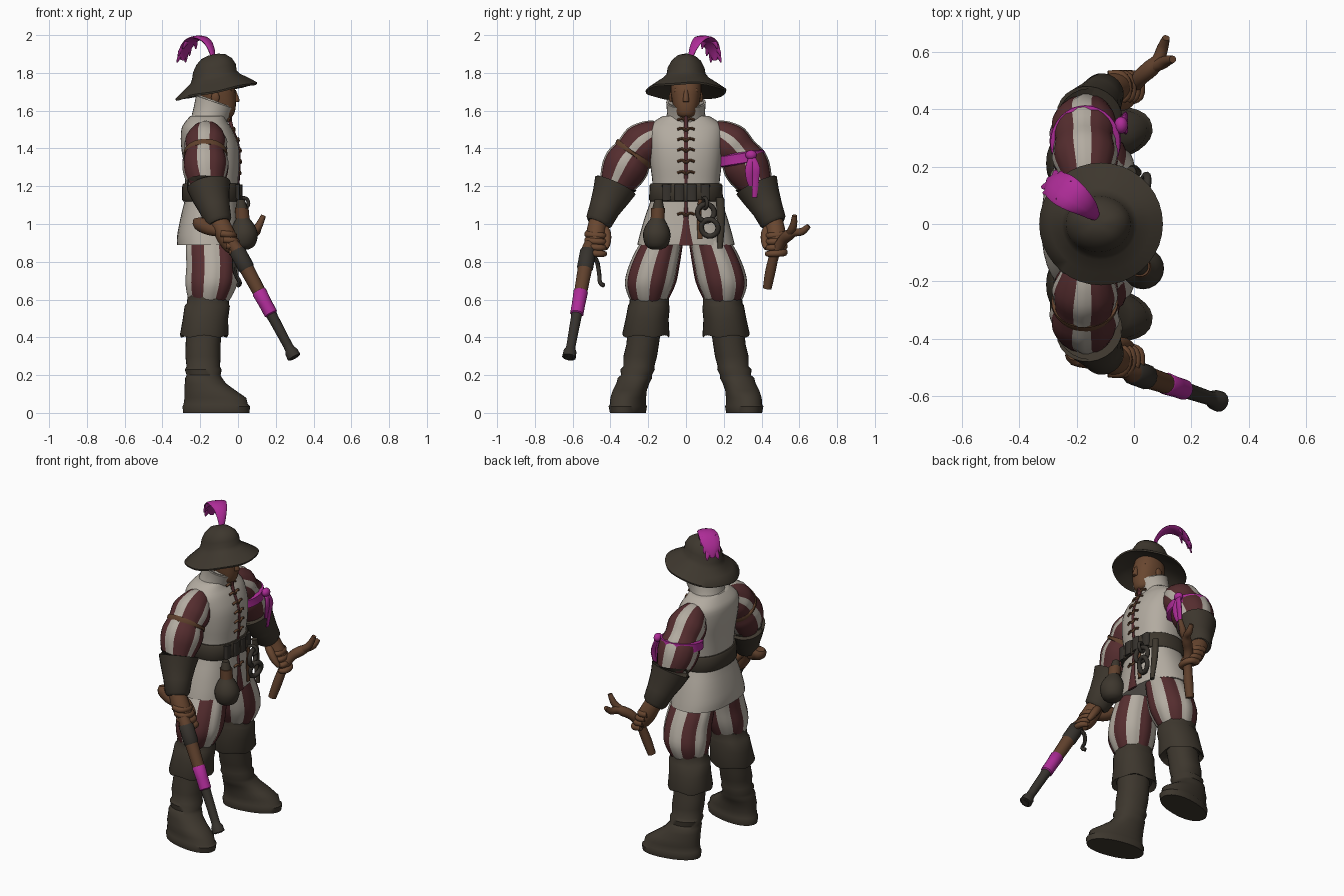
import bpy, bmesh, math
from mathutils import Vector as V

def mat(name, c):
    m = bpy.data.materials.new(name)
    m.diffuse_color = (*c, 1)
    return m

CREAM = mat("cream cloth", (.45, .41, .355))
MAROON = mat("maroon cloth", (.09, .026, .028))
LEATHER = mat("dark leather", (.047, .038, .027))
SKIN = mat("brown skin", (.14, .062, .029))
WOOD = mat("brown wood", (.118, .053, .026))
PURPLE = mat("purple cloth", (.42, .025, .31))
METAL = mat("dark metal", (.037, .032, .026))

def finish(name, bm, mats, mirror=False, angle=45):
    bmesh.ops.recalc_face_normals(bm, faces=bm.faces)
    me = bpy.data.meshes.new(name)
    bm.to_mesh(me)
    bm.free()
    for m in mats:
        me.materials.append(m)
    me.shade_smooth()
    me.set_sharp_from_angle(angle=math.radians(angle))
    ob = bpy.data.objects.new(name, me)
    bpy.context.collection.objects.link(ob)
    if mirror:
        md = ob.modifiers.new("mirror", 'MIRROR')
        md.use_axis = (False, True, False)
        md.use_mirror_merge = False
    return ob

def smooth_path(r, sub):
    # Catmull-Rom through the rings
    out = []
    for i in range(len(r) - 1):
        a, b, c, d = r[max(i - 1, 0)], r[i], r[i + 1], r[min(i + 2, len(r) - 1)]
        for s in range(sub):
            t = s / sub
            out.append([.5 * (2 * q + (w - p) * t + (2 * p - 5 * q + 4 * w - e) * t * t
                        + (3 * q - p - 3 * w + e) * t ** 3) for p, q, w, e in zip(a, b, c, d)])
    return out + [list(r[-1])]

def loft(name, rings, mats, n=20, p=2, ref=(1, 0, 0), flat=False, sub=3, mirror=False,
         stripe=None, groove=None, tilt=0, yaw=0, wave=0, angle=45):
    """Skin through rings (x, y, z, ra, rb); flat keeps every ring horizontal."""
    rings = [list(r) if len(r) == 5 else [*r, r[3]] for r in rings]
    pts = smooth_path(rings, sub) if sub > 1 else rings
    bm, rows = bmesh.new(), []
    for i, (x, y, z, ra, rb) in enumerate(pts):
        c = V((x, y, z))
        if flat:
            u, v = V((math.cos(yaw), math.sin(yaw), 0)), V((-math.sin(yaw), math.cos(yaw), 0))
        else:
            t = (V(pts[min(i + 1, len(pts) - 1)][:3]) - V(pts[max(i - 1, 0)][:3])).normalized()
            u = V(ref)
            u = (u - t * u.dot(t)).normalized()
            v = t.cross(u)
        row = []
        for k in range(n):
            a = 2 * math.pi * k / n
            cs, sn = math.cos(a), math.sin(a)
            f = groove(k) if groove else 1
            q = c + u * (math.copysign(abs(cs) ** (2 / p), cs) * ra * f) \
                  + v * (math.copysign(abs(sn) ** (2 / p), sn) * rb * f)
            q.z += tilt * (q.x - x) + wave * math.sin(5 * a) * ra
            row.append(bm.verts.new(q))
        rows.append(row)
    for r0, r1 in zip(rows, rows[1:]):
        for k in range(n):
            f = bm.faces.new((r0[k], r0[(k + 1) % n], r1[(k + 1) % n], r1[k]))
            if stripe:
                f.material_index = stripe(k)
    bm.faces.new(rows[0])
    bm.faces.new(rows[-1])
    return finish(name, bm, mats, mirror, angle)

def ball(name, c, s, m, mirror=False):
    bm = bmesh.new()
    bmesh.ops.create_uvsphere(bm, u_segments=16, v_segments=10, radius=1)
    for v in bm.verts:
        v.co = V(c) + V(s) * v.co
    return finish(name, bm, [m], mirror)

def hoop(name, c, R, r, rot, m):
    bpy.ops.mesh.primitive_torus_add(location=c, rotation=rot, major_radius=R, minor_radius=r,
                                     major_segments=24, minor_segments=8)
    ob = bpy.context.object
    ob.name = name
    ob.data.materials.append(m)
    ob.data.shade_smooth()

# Tunic with flared skirt, collar, belt
loft("tunic", [(-.155, 0, .89, .168, .258), (-.155, 0, .94, .167, .246), (-.15, 0, 1.03, .155, .22),
     (-.14, 0, 1.15, .138, .18), (-.14, 0, 1.22, .14, .178), (-.14, 0, 1.32, .148, .19),
     (-.15, 0, 1.42, .152, .2), (-.165, 0, 1.5, .135, .2), (-.168, 0, 1.54, .112, .172),
     (-.16, 0, 1.572, .092, .122)], [CREAM], n=36, p=2.4, flat=True)
loft("collar", [(-.155, 0, 1.545, .095, .115), (-.142, 0, 1.585, .098, .1), (-.122, 0, 1.645, .106, .105),
     (-.119, 0, 1.652, .098, .097), (-.135, 0, 1.61, .088, .088)], [CREAM], n=28, sub=1)
loft("belt", [(-.14, 0, z, rx, ry) for z, rx, ry in
     ((1.12, .15, .19), (1.13, .157, .196), (1.205, .155, .192), (1.215, .148, .186))],
     [LEATHER], n=36, p=2.4, flat=True, sub=1)
for y in (-.1, -.035, .03, .1):
    loft("belt_plate", [(.005 - abs(y) * .2, y, 1.125, .024, .026), (.005 - abs(y) * .2, y, 1.21, .024, .026)],
         [METAL], n=12, p=5, flat=True, sub=1)

# Front opening and its laces
loft("front_seam", [(.001, 0, 1.2, .006, .009), (.008, 0, 1.32, .006, .011), (.002, 0, 1.42, .006, .011),
     (-.028, 0, 1.5, .008, .011), (-.044, 0, 1.56, .012, .011), (-.025, 0, 1.61, .008, .008)],
     [MAROON], n=10, flat=True)
loft("skirt_opening", [(.012, 0, .885, .008, .04), (.01, 0, .97, .008, .022), (.004, 0, 1.05, .008, .012),
     (0, 0, 1.13, .008, .008)], [MAROON], n=10, flat=True)
for z, x in ((1.05, .01), (1.27, .009), (1.33, .012), (1.39, .011), (1.445, 0), (1.5, -.022), (1.55, -.045)):
    loft("lace", [(x - .006, -.045, z, .007), (x, -.02, z + .008, .007), (x + .002, 0, z - .004, .008),
         (x, .02, z + .008, .007), (x - .006, .045, z, .007)], [WOOD], n=8)

# Head
loft("head", [(-.075, 0, 1.565, .035, .032), (-.08, 0, 1.58, .058, .052), (-.095, 0, 1.62, .083, .067),
     (-.105, 0, 1.67, .093, .077), (-.11, 0, 1.72, .094, .082), (-.115, 0, 1.78, .08, .075)],
     [SKIN], n=24, p=2.3, flat=True)
loft("neck", [(-.15, 0, 1.53, .07), (-.12, 0, 1.66, .065)], [SKIN], flat=True)
loft("nose", [(-.016, 0, 1.645, .016, .015), (-.01, 0, 1.655, .019, .017), (-.022, 0, 1.71, .01, .01)],
     [SKIN], n=10, flat=True)
loft("brow", [(-.045, -.055, 1.708, .012), (-.025, 0, 1.702, .014), (-.045, .055, 1.708, .012)], [SKIN], n=8)
ball("ear", (-.12, .08, 1.67), (.022, .01, .03), SKIN, True)
ball("eye", (-.031, .032, 1.688), (.006, .012, .005), METAL, True)
loft("mouth", [(-.034, -.025, 1.612, .006), (-.02, 0, 1.614, .007), (-.034, .025, 1.612, .006)], [SKIN], n=8)

# Wide-brimmed hat and plume
loft("hat", [(-.12, 0, 1.755, .095, .09), (-.115, 0, 1.725, .165, .16), (-.115, 0, 1.697, .214, .212),
     (-.115, 0, 1.707, .216, .214), (-.117, 0, 1.738, .175, .17), (-.12, 0, 1.768, .132, .125),
     (-.125, 0, 1.79, .118, .104), (-.125, 0, 1.825, .113, .098), (-.127, 0, 1.86, .094, .08),
     (-.13, 0, 1.885, .065, .052), (-.13, 0, 1.897, .025, .02)],
     [LEATHER], n=36, flat=True, sub=1, tilt=.2, wave=.016, angle=60)
feather = [(-.13, .02, 1.86, .01), (-.14, .035, 1.92, .024), (-.165, .06, 1.968, .038), (-.205, .09, 1.987, .052),
           (-.245, .118, 1.972, .058), (-.275, .138, 1.935, .052), (-.288, .15, 1.9, .038), (-.295, .155, 1.868, .012)]
loft("plume", [(*q, .011) for q in feather], [PURPLE], n=10, ref=(.63, .77, 0))
for i, (x, y, z, w) in enumerate(feather[4:7]):
    for s in (-1, 1):
        loft("plume_barb", [(x + s * .63 * w * .5, y + s * .77 * w * .5, z, .02, .008),
             (x + s * .63 * w * .8 - .008, y + s * .77 * w * .8 + .006, z - .025, .012, .006),
             (x + s * .63 * w * .9 - .012, y + s * .77 * w * .9 + .008, z - .045, .003, .003)],
             [PURPLE], n=8, ref=(.63, .77, 0))

# Puffed, slashed sleeves
SLASH = {22, 23, 24, 30, 31, 15, 16, 7, 8}
loft("sleeve", [(-.168, .14, 1.48, .075), (-.168, .185, 1.457, .098), (-.17, .23, 1.422, .116),
     (-.172, .275, 1.373, .109), (-.172, .31, 1.322, .123), (-.17, .342, 1.262, .116), (-.16, .375, 1.2, .09)],
     [MAROON, CREAM], n=32, mirror=True, stripe=lambda k: int(k in SLASH),
     groove=lambda k: .955 if k in (22, 25, 30, 0, 15, 17, 7, 9) else 1)
loft("sleeve_band", [(-.172, -.27, 1.379, .111), (-.172, -.272, 1.376, .116),
     (-.172, -.281, 1.366, .116), (-.172, -.283, 1.363, .111)], [WOOD], n=32, sub=1)

# Gauntlets and gripping hands
loft("gauntlet", [(-.156, .377, 1.195, .09), (-.157, .368, 1.215, .113), (-.155, .374, 1.203, .117),
     (-.143, .4, 1.145, .1), (-.123, .432, 1.08, .082), (-.105, .46, 1.015, .072), (-.1, .467, 1.0, .058)],
     [LEATHER], n=24, sub=1, mirror=True)
loft("palm", [(-.11, .458, 1.03, .05), (-.085, .472, .98, .052, .05), (-.06, .478, .93, .052, .052),
     (-.035, .478, .88, .042, .05), (-.02, .472, .85, .02, .03)], [SKIN], mirror=True)
for i in range(4):
    x, z = -.07 + i * .015, .95 - i * .032
    loft("finger", [(x - .02, .517, z, .019), (x + .025, .518, z - .006, .019), (x + .046, .485, z - .01, .018),
         (x + .042, .445, z - .012, .017), (x + .015, .43, z - .012, .014)], [SKIN], n=10, ref=(0, 0, 1), mirror=True)
loft("thumb", [(-.1, .44, .99, .022), (-.065, .42, .95, .024), (-.03, .418, .9, .02), (-.01, .425, .87, .012)],
     [SKIN], n=10, mirror=True)

# Armband with knot and tails
loft("armband", [(-.17, .281, 1.378, .112, .118), (-.17, .282, 1.371, .122, .133), (-.17, .286, 1.347, .122, .133),
     (-.17, .29, 1.322, .125, .135), (-.17, .291, 1.315, .112, .122)], [PURPLE], n=32, sub=1)
ball("armband_knot", (-.045, .345, 1.365), (.024, .03, .026), PURPLE)
for e, f, z in ((.37, .362, 1.14), (.335, .345, 1.2)):
    loft("armband_tail", [(-.045, .35, 1.365, .012, .014), (-.028, e, 1.3, .008, .022),
         (-.035, e, 1.24, .008, .018), (-.045, f, z, .006, .014)], [PURPLE], n=10, flat=True)

# Puffed striped breeches
loft("breeches", [(-.155, .195, .57, .09, .085), (-.15, .195, .615, .118, .11), (-.14, .188, .69, .14, .136),
     (-.135, .168, .78, .14, .134), (-.14, .14, .87, .138, .12), (-.14, .11, .95, .13, .1),
     (-.14, .1, 1.02, .115, .09)], [CREAM, MAROON], n=40, flat=True, mirror=True,
     stripe=lambda k: (k // 4) % 2, groove=lambda k: .95 if k % 4 == 0 else 1)

# Boots: foot, shaft with creases, turned-down cuff, straps
loft("boot", [(-.115, .308, 0, .178, .088), (-.115, .308, .035, .182, .095), (-.118, .307, .045, .173, .089),
     (-.12, .306, .08, .166, .089), (-.148, .298, .118, .138, .087), (-.172, .282, .155, .11, .085),
     (-.182, .27, .185, .097, .09), (-.182, .262, .2, .09, .081), (-.184, .256, .23, .097, .09),
     (-.184, .25, .245, .088, .081), (-.185, .242, .3, .093, .088), (-.185, .23, .36, .092, .085),
     (-.175, .212, .5, .095, .088)], [LEATHER], n=28, p=2.2, flat=True, sub=1, yaw=.2, mirror=True, angle=50)
loft("boot_cuff", [(-.182, .215, .43, .1, .1), (-.18, .213, .405, .125, .122), (-.179, .212, .415, .128, .125),
     (-.172, .205, .5, .12, .113), (-.163, .196, .565, .12, .11), (-.16, .194, .575, .112, .105),
     (-.158, .193, .62, .108, .103), (-.156, .193, .625, .09, .085)],
     [LEATHER], n=28, p=2.2, flat=True, sub=1, mirror=True, wave=.05)

# Things hung from the belt
loft("pouch", [(.03, -.155, .865, .025), (.03, -.155, .885, .058), (.032, -.155, .94, .073), (.03, -.155, .99, .06),
     (.025, -.15, 1.04, .03), (.02, -.148, 1.07, .034), (.015, -.145, 1.13, .02)], [LEATHER], flat=True)
loft("pouch_neck", [(.024, -.15, 1.03, .037), (.02, -.148, 1.085, .036)], [WOOD], flat=True)
hoop("shackle", (.03, .105, 1.06), .045, .014, (0, math.pi / 2, .2), METAL)
hoop("shackle", (.035, .125, .98), .045, .014, (0, math.pi / 2 + .2, -.2), METAL)
hoop("shackle_link", (.03, .1, 1.11), .028, .01, (math.pi / 2, 0, .4), METAL)
loft("sheath", [(-.01, .18, 1.14, .018, .022), (0, .185, 1.02, .018, .022), (.015, .18, .87, .012, .014)],
     [LEATHER], n=12, flat=True)
loft("hanging_strap", [(.02, .075, 1.13, .008, .012), (.02, .07, 1.03, .008, .013), (.02, .075, .92, .007, .014)],
     [WOOD], n=10, flat=True)

# Long pistol in the right hand
def g(z, r):
    return (.15 + (.57 - z) * .536, -.57 + (z - .57) * .18, z, r)

loft("pistol_grip", [(-.21, -.45, 1.03, .025), (-.2, -.455, 1.005, .042), (-.15, -.47, .975, .036),
     (-.08, -.485, .95, .028), g(.87, .035), g(.84, .04)], [WOOD], n=14, ref=(0, 1, 0))
loft("pistol_lock", [g(.865, .034), g(.855, .043), g(.77, .044), g(.755, .036)], [METAL], n=14, sub=1)
loft("pistol_stock", [g(.77, .039), g(.63, .035)], [WOOD], n=14, sub=1)
loft("pistol_wrap", [g(.645, .034), g(.64, .039), g(.58, .036), g(.525, .036), g(.52, .03)], [PURPLE], n=14, sub=1)
loft("pistol_barrel", [g(.53, .03), g(.5, .028), g(.36, .025), g(.34, .026), g(.325, .035), g(.295, .037),
     g(.29, .024), g(.32, .02)], [METAL], n=14, sub=1)
loft("trigger_guard", [(0, -.515, .84, .012), (-.02, -.475, .81, .012), (-.015, -.46, .74, .011),
     (.01, -.455, .69, .011), (0, -.435, .675, .012)], [METAL], n=8)

# Forked branch in the left hand
loft("branch", [(-.06, .43, .66, .024), (-.035, .447, .75, .028), (-.01, .47, .84, .026), (.02, .51, .91, .028),
     (.06, .545, .942, .03), (.085, .575, .955, .022), (.1, .615, .96, .02), (.112, .65, .99, .013)],
     [WOOD], n=12, ref=(1, -1, 0))
loft("branch_fork", [(.055, .545, .94, .022), (.095, .56, .97, .022), (.115, .57, 1.0, .019), (.135, .575, 1.045, .013)],
     [WOOD], n=12, ref=(0, 1, 0))
